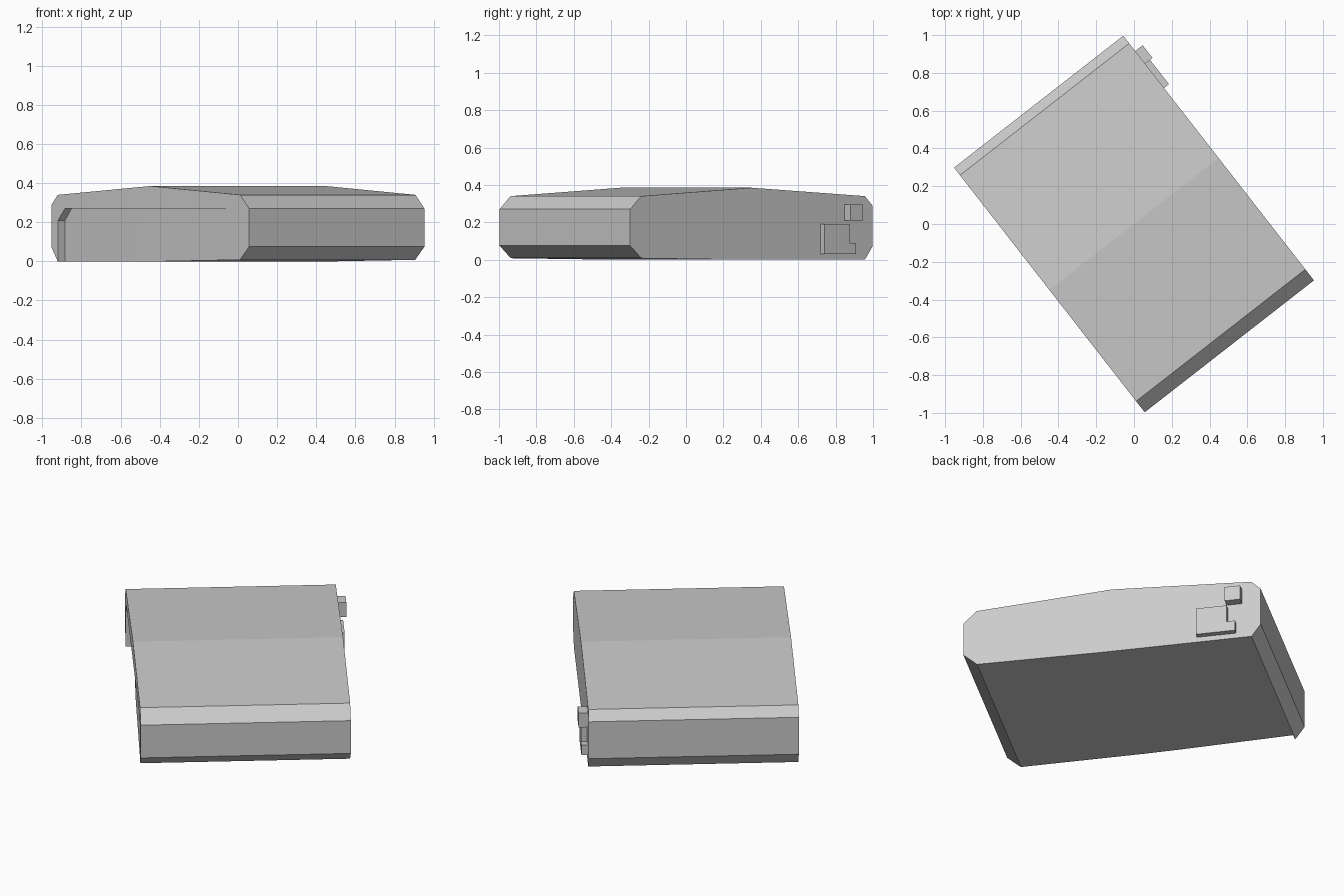
import bpy
import bmesh
from math import atan2
from mathutils import Matrix

cube = bpy.data.objects.get("Cube")
if cube:
    bpy.data.objects.remove(cube, do_unlink=True)

HALF_WIDTH = 0.568
TURN = Matrix.Rotation(atan2(-0.789, 0.615), 4, "Z")  # long axis set diagonally

grey = bpy.data.materials.new("light grey")
grey.use_nodes = True
grey.diffuse_color = (0.6, 0.6, 0.6, 1)
grey.node_tree.nodes["Principled BSDF"].inputs["Base Color"].default_value = (0.6, 0.6, 0.6, 1)


def make_object(name, bm):
    bmesh.ops.recalc_face_normals(bm, faces=bm.faces)
    mesh = bpy.data.meshes.new(name)
    bm.to_mesh(mesh)
    bm.free()
    mesh.materials.append(grey)
    obj = bpy.data.objects.new(name, mesh)
    obj.matrix_world = TURN
    bpy.context.collection.objects.link(obj)
    return obj


def slab(name, outline, side_a, side_b):
    """Extrude a (length, height) outline across the width."""
    bm = bmesh.new()
    a = [bm.verts.new((u, side_a, z)) for u, z in outline]
    b = [bm.verts.new((u, side_b, z)) for u, z in outline]
    bm.faces.new(a)
    bm.faces.new(b)
    for i in range(len(a)):
        j = (i + 1) % len(a)
        bm.faces.new((a[i], a[j], b[j], b[i]))
    return make_object(name, bm)


# Wedge-topped body with bevelled ends
body = slab("body", [
    (-0.77, 0), (0.05, 0), (0.745, 0.008), (0.821, 0.075), (0.821, 0.27),
    (0.747, 0.34), (0, 0.385), (-0.77, 0.34), (-0.821, 0.29), (-0.821, 0.07),
], -HALF_WIDTH, HALF_WIDTH)


# Shallow side recess, deepest at the rear and folded once along its floor
def recess_half(name, outline, start, end):
    (u0, d0), (u1, d1) = start, end
    cutter = slab(name, outline, -0.7, -HALF_WIDTH)
    n = len(outline)
    for v in list(cutter.data.vertices)[n:]:
        v.co.y += d0 + (d1 - d0) * (v.co.x - u0) / (u1 - u0)
    cutter.hide_render = True
    cutter.hide_viewport = True
    cut = body.modifiers.new(name, "BOOLEAN")
    cut.operation = "DIFFERENCE"
    cut.solver = "EXACT"
    cut.object = cutter
    return cutter


FOLD = (-0.12, 0.02)
cutters = [
    recess_half("recess_rear_cutter", [
        (-0.767, -0.1), (-0.767, 0.21), (-0.71, 0.27), (-0.12, 0.27), (-0.12, -0.1),
    ], (-0.767, 0.045), FOLD),
    recess_half("recess_front_cutter", [
        (-0.12, -0.1), (-0.12, 0.27), (0.68, 0.27), (0.753, 0.21), (0.753, -0.1),
    ], FOLD, (0.753, 0.002)),
]

# Bake the cuts, then drop the helpers
bpy.context.view_layer.update()
evaluated = body.evaluated_get(bpy.context.evaluated_depsgraph_get())
cut_mesh = bpy.data.meshes.new_from_object(evaluated)
body.modifiers.clear()
body.data = cut_mesh
for cutter in cutters:
    bpy.data.objects.remove(cutter, do_unlink=True)

# Small raised blocks on the other side
INSIDE = HALF_WIDTH - 0.01
slab("upper_button", [
    (-0.718, 0.21), (-0.633, 0.21), (-0.633, 0.295), (-0.718, 0.295),
], INSIDE, 0.618)
slab("stepped_latch", [
    (-0.685, 0.03), (-0.47, 0.03), (-0.47, 0.19), (-0.64, 0.19),
    (-0.64, 0.09), (-0.685, 0.09),
], INSIDE, 0.601)
